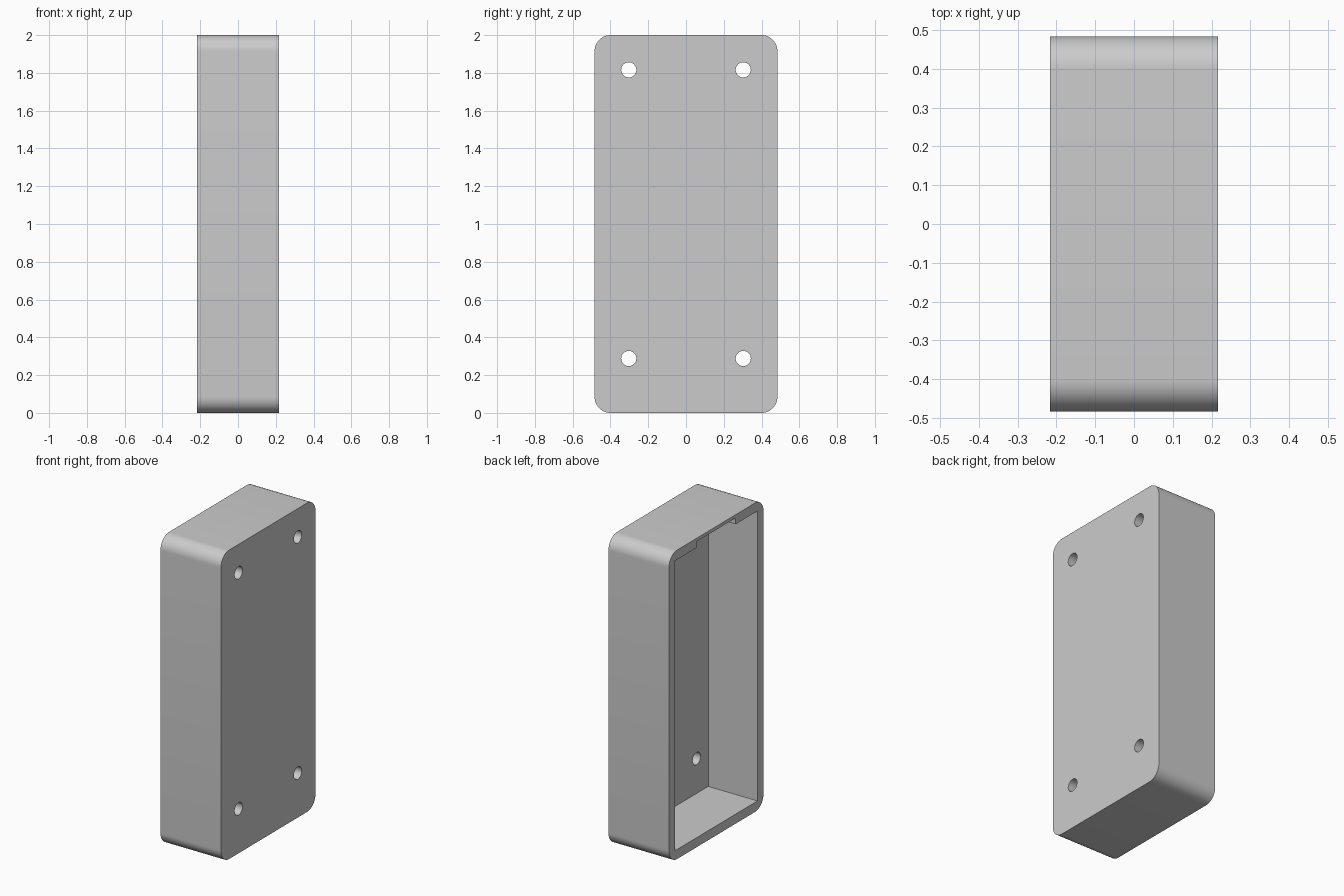
import bpy
import bmesh
import math
from mathutils import Matrix, Vector

if "Cube" in bpy.data.objects:
    bpy.data.objects.remove(bpy.data.objects["Cube"])

HALF_X, HALF_Y, HEIGHT = 0.216, 0.484, 2.0
WALL, PLATE, CORNER = 0.062, 0.08, 0.085


def material(name, value):
    mat = bpy.data.materials.new(name)
    mat.use_nodes = True
    color = (value, value, value, 1)
    mat.diffuse_color = color
    mat.node_tree.nodes["Principled BSDF"].inputs["Base Color"].default_value = color
    return mat


def add_object(name, bm):
    mesh = bpy.data.meshes.new(name)
    bm.to_mesh(mesh)
    bm.free()
    obj = bpy.data.objects.new(name, mesh)
    bpy.context.collection.objects.link(obj)
    return obj


def box(name, low, high, radius=0):
    """Box between two corners, optionally rounding the edges along x."""
    low, high = Vector(low), Vector(high)
    bm = bmesh.new()
    place = Matrix.Translation((low + high) / 2) @ Matrix.Diagonal((high - low).to_4d())
    bmesh.ops.create_cube(bm, size=1, matrix=place)
    if radius:
        along_x = [e for e in bm.edges
                   if abs(e.verts[0].co.x - e.verts[1].co.x) > 0.01]
        bmesh.ops.bevel(bm, geom=along_x, offset=radius, segments=12,
                        profile=0.5, affect='EDGES')
    return add_object(name, bm)


def hole(name, y, z):
    bm = bmesh.new()
    place = Matrix.Translation((HALF_X, y, z)) @ Matrix.Rotation(math.pi / 2, 4, 'Y')
    bmesh.ops.create_cone(bm, cap_ends=True, segments=40, radius1=0.04,
                          radius2=0.04, depth=0.3, matrix=place)
    return add_object(name, bm)


# Rounded shell with its closed plate on +x
shell = box("enclosure_shell", (-HALF_X, -HALF_Y, 0), (HALF_X, HALF_Y, HEIGHT), CORNER)
shell.data.materials.append(material("plain grey", 0.6))

# Open cavity, shallow notch in the top rim, and four screw holes
cutters = [
    box("cavity_cutter", (-HALF_X - 0.1, WALL - HALF_Y, WALL),
        (HALF_X - PLATE, HALF_Y - WALL, HEIGHT - WALL)),
    box("notch_cutter", (-HALF_X - 0.1, -0.2, HEIGHT - WALL - 0.1),
        (-HALF_X + 0.05, 0.2, HEIGHT - WALL + 0.04)),
]
cutters += [hole("screw_hole_cutter", y, z)
            for y in (-0.303, 0.303) for z in (0.288, 1.816)]

bpy.context.view_layer.objects.active = shell
for cutter in cutters:
    cutter.hide_render = True
    cut = shell.modifiers.new(cutter.name, 'BOOLEAN')
    cut.operation = 'DIFFERENCE'
    cut.solver = 'EXACT'
    cut.object = cutter
    bpy.ops.object.modifier_apply(modifier=cut.name)
    bpy.data.objects.remove(cutter)

# Smooth rounded corners and hole walls, crisp edges elsewhere
bpy.ops.object.select_all(action='DESELECT')
shell.select_set(True)
bpy.ops.object.shade_smooth_by_angle(angle=math.radians(30))
